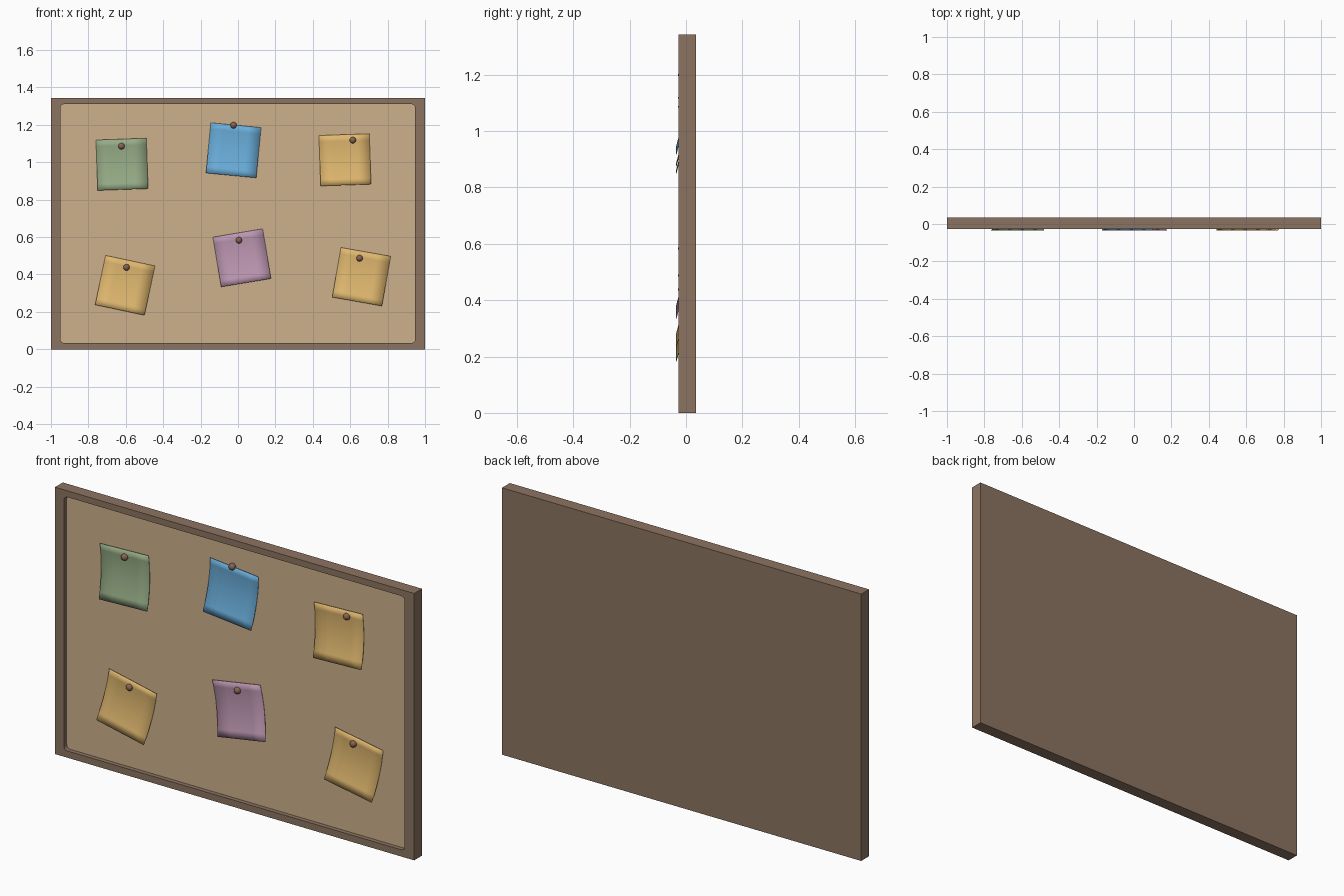
import bpy, bmesh, math
from mathutils import Matrix, Vector

if "Cube" in bpy.data.objects:
    bpy.data.objects.remove(bpy.data.objects["Cube"])


def material(name, rgb):
    m = bpy.data.materials.new(name)
    lin = [((c / 255 + 0.055) / 1.055) ** 2.4 for c in rgb]
    m.diffuse_color = (*lin, 1)
    m.use_nodes = True
    m.node_tree.nodes["Principled BSDF"].inputs["Base Color"].default_value = m.diffuse_color
    return m


BROWN = material("frame brown", (140, 116, 97))
CORK = material("cork tan", (206, 177, 140))
GREEN = material("note green", (150, 172, 134))
BLUE = material("note blue", (106, 174, 219))
YELLOW = material("note yellow", (224, 184, 111))
PURPLE = material("note purple", (188, 150, 177))
PIN = material("pin brown", (136, 100, 84))


def make(name, bm, mat, smooth=False):
    bmesh.ops.recalc_face_normals(bm, faces=bm.faces)
    me = bpy.data.meshes.new(name)
    bm.to_mesh(me)
    bm.free()
    me.materials.append(mat)
    for p in me.polygons:
        p.use_smooth = smooth
    ob = bpy.data.objects.new(name, me)
    bpy.context.collection.objects.link(ob)
    return ob


def box(x0, x1, y0, y1, z0, z1, corner=0):
    bm = bmesh.new()
    bmesh.ops.create_cube(bm, size=1)
    for v in bm.verts:
        v.co = Vector((x0 + (v.co.x + .5) * (x1 - x0),
                       y0 + (v.co.y + .5) * (y1 - y0),
                       z0 + (v.co.z + .5) * (z1 - z0)))
    if corner:  # round the four corners seen from the front
        edges = [e for e in bm.edges
                 if abs(e.verts[0].co.y - e.verts[1].co.y) > 1e-4]
        bmesh.ops.bevel(bm, geom=edges, offset=corner, segments=4,
                        profile=.5, affect='EDGES')
    return bm


# Frame: solid block with a rounded recess cut into the front
FRONT, BACK, CORK_Y = -0.027, 0.035, -0.005
frame = make("frame", box(-1, 1, FRONT, BACK, 0, 1.343), BROWN)
cutter = make("recess_cutter", box(-.95, .947, -.1, .002, .034, 1.311, .02), BROWN)
cutter.hide_render = True
mod = frame.modifiers.new("recess", 'BOOLEAN')
mod.object = cutter
mod.operation = 'DIFFERENCE'
mod.solver = 'EXACT'
bpy.context.view_layer.objects.active = frame
frame.select_set(True)
bpy.ops.object.modifier_apply(modifier=mod.name)
bpy.data.objects.remove(cutter)

# Cork panel sitting in the recess
make("cork_panel", box(-.95, .947, CORK_Y, .002, .034, 1.311, .02), CORK)


# Curled paper note: a thin bent sheet, bottom edge lifting off the cork
def note(name, x, z, angle, mat, size=.27, cols=4, rows=8, thick=.002):
    bm = bmesh.new()
    layers = []
    for d in (0, thick):
        grid = []
        for r in range(rows + 1):
            t = r / rows
            out = .057 * (t - .3) ** 2
            grid.append([bm.verts.new(((c / cols - .5) * size,
                                       CORK_Y - .001 - out - d,
                                       (.5 - t) * size))
                         for c in range(cols + 1)])
        for r in range(rows):
            for c in range(cols):
                bm.faces.new((grid[r][c], grid[r + 1][c],
                              grid[r + 1][c + 1], grid[r][c + 1]))
        layers.append(grid)
    rims = [[g[0] + [row[-1] for row in g[1:]] + g[-1][-2::-1]
             + [row[0] for row in g[-2:0:-1]]][0] for g in layers]
    n = len(rims[0])
    for i in range(n):
        j = (i + 1) % n
        bm.faces.new((rims[0][i], rims[0][j], rims[1][j], rims[1][i]))
    bm.transform(Matrix.Translation((x, 0, z))
                 @ Matrix.Rotation(-math.radians(angle), 4, 'Y'))
    make(name, bm, mat, True)


# Ball-headed push pin
def pin(name, x, z):
    bm = bmesh.new()
    bmesh.ops.create_uvsphere(bm, u_segments=16, v_segments=10, radius=.017)
    bm.transform(Matrix.Translation((x, -.011, z)))
    make(name, bm, PIN, True)


# label, note centre x, z, tilt, colour, pin x, z
for label, x, z, a, mat, px, pz in (
        ("top_left", -.62, .989, 2, GREEN, -.623, 1.086),
        ("top_middle", -.024, 1.064, -5.5, BLUE, -.024, 1.198),
        ("top_right", .572, 1.013, 2, YELLOW, .614, 1.118),
        ("bottom_left", -.604, .342, -12, YELLOW, -.596, .438),
        ("bottom_middle", .021, .489, 9.5, PURPLE, .005, .583),
        ("bottom_right", .66, .388, -10, YELLOW, .65, .487)):
    note("note_" + label, x, z, a, mat)
    pin("pin_" + label, px, pz)
